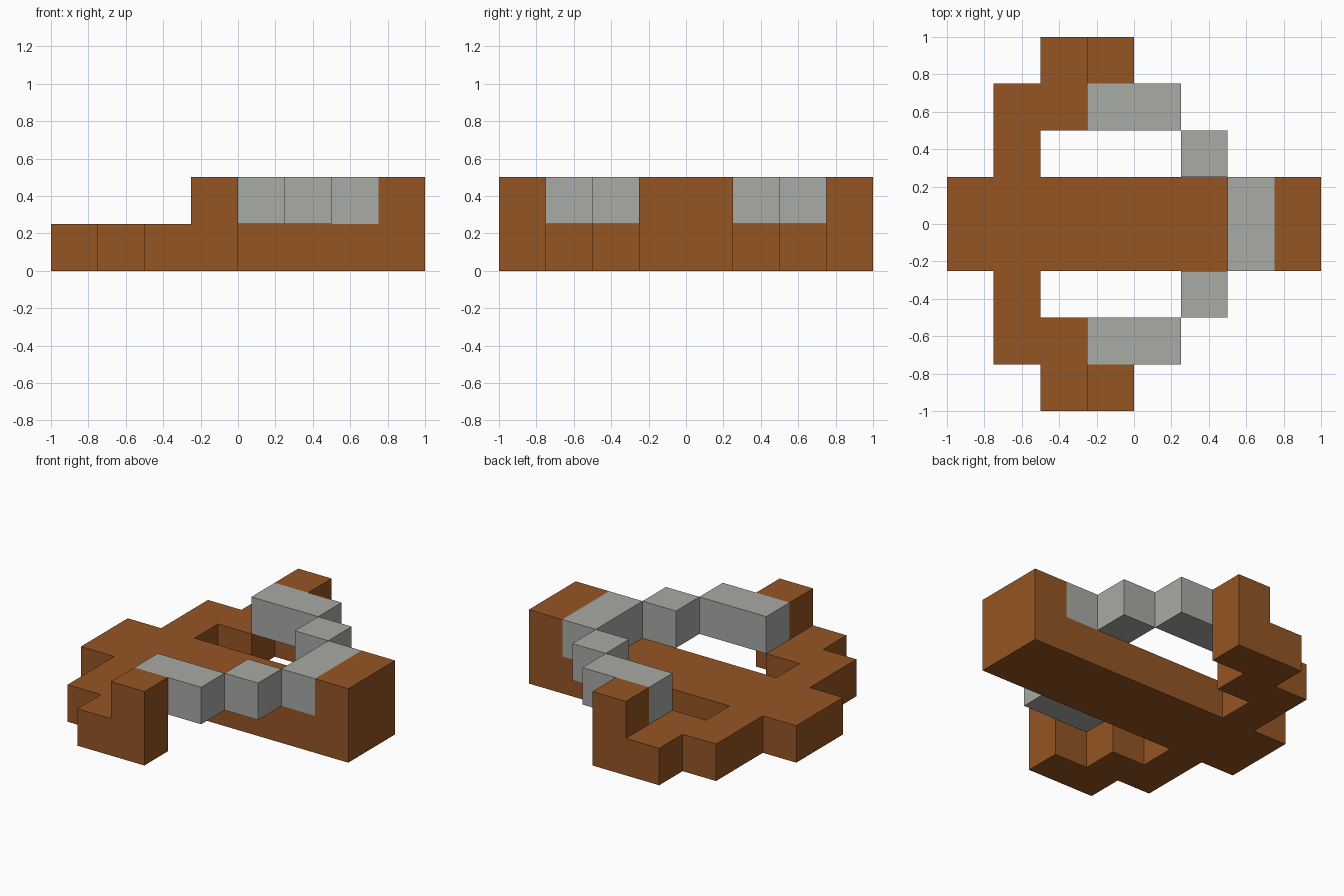
import bpy
import bmesh
from mathutils import Vector

if "Cube" in bpy.data.objects:
    bpy.data.objects.remove(bpy.data.objects["Cube"], do_unlink=True)

UNIT = 0.25


def material(name, rgb):
    mat = bpy.data.materials.new(name)
    mat.use_nodes = True
    color = (*rgb, 1.0)
    mat.diffuse_color = color
    mat.node_tree.nodes["Principled BSDF"].inputs["Base Color"].default_value = color
    return mat


wood = material("brown wood", (0.30, 0.09, 0.017))
cord = material("pale grey cord", (0.395, 0.405, 0.375))


def box(x0, x1, y0, y1, z0, z1):
    """All grid cells inside a block, in whole units."""
    return {(x, y, z) for x in range(x0, x1) for y in range(y0, y1) for z in range(z0, z1)}


def mirrored(cells):
    return {(x, -1 - y, z) for x, y, z in cells}


# Stock along the middle, with a raised butt at one end
parts = {
    "stock": (box(-4, 4, -1, 1, 0, 1) | box(3, 4, -1, 1, 1, 2), wood),
    "string_nock": (box(2, 3, -1, 1, 1, 2), cord),
}

# Stepped bow limb with an upturned tip, and the string running back from it
limb = box(-3, -2, 1, 3, 0, 1) | box(-2, -1, 2, 3, 0, 1) | box(-2, 0, 3, 4, 0, 1) | box(-1, 0, 3, 4, 1, 2)
string = box(-1, 1, 2, 3, 1, 2) | box(1, 2, 1, 2, 1, 2)
parts["back_limb"] = (limb, wood)
parts["front_limb"] = (mirrored(limb), wood)
parts["back_string"] = (string, cord)
parts["front_string"] = (mirrored(string), cord)

filled = set().union(*(cells for cells, _ in parts.values()))


def build(name, cells, mat):
    """Blocky part made of the outside faces only."""
    bm = bmesh.new()
    for cell in sorted(cells):
        for axis in range(3):
            for sign in (-1, 1):
                n = Vector((0, 0, 0))
                n[axis] = sign
                if tuple(int(c + d) for c, d in zip(cell, n)) in filled:
                    continue
                u = Vector((0, 0, 0))
                u[(axis + 1) % 3] = 0.5
                v = n.cross(u)
                mid = Vector(cell) + Vector((0.5, 0.5, 0.5)) + n / 2
                bm.faces.new([bm.verts.new(p * UNIT) for p in
                              (mid - u - v, mid + u - v, mid + u + v, mid - u + v)])
    bmesh.ops.remove_doubles(bm, verts=bm.verts, dist=0.001)
    bmesh.ops.dissolve_limit(bm, angle_limit=0.01, verts=bm.verts, edges=bm.edges)
    mesh = bpy.data.meshes.new(name)
    bm.to_mesh(mesh)
    bm.free()
    mesh.materials.append(mat)
    bpy.context.collection.objects.link(bpy.data.objects.new(name, mesh))


for part, (cells, mat) in parts.items():
    build(part, cells, mat)
